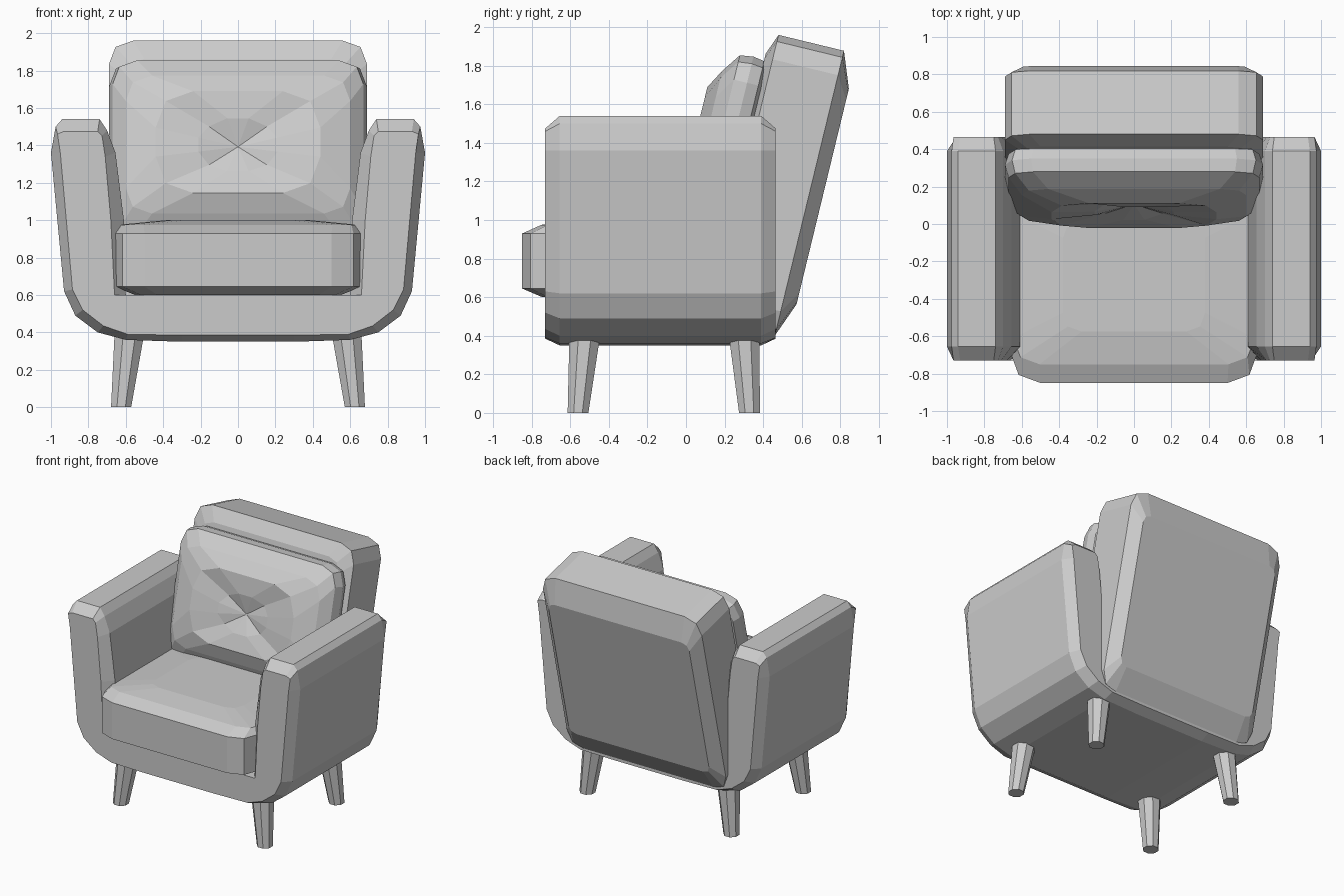
import bpy, bmesh, math
from mathutils import Vector

if "Cube" in bpy.data.objects:
    bpy.data.objects.remove(bpy.data.objects["Cube"])


def loft(name, rings, tip=None):
    """Skin closed rings of 3D points; cap the start, cap or peak the end."""
    bm = bmesh.new()
    loops = [[bm.verts.new(p) for p in r] for r in rings]
    n = len(loops[0])
    for a, b in zip(loops, loops[1:]):
        for i in range(n):
            j = (i + 1) % n
            bm.faces.new((a[i], a[j], b[j], b[i]))
    bm.faces.new(loops[0][::-1])
    if tip is None:
        bm.faces.new(loops[-1])
    else:
        t = bm.verts.new(tip)
        for i in range(n):
            bm.faces.new((loops[-1][i], loops[-1][(i + 1) % n], t))
    bmesh.ops.recalc_face_normals(bm, faces=bm.faces)
    me = bpy.data.meshes.new(name)
    bm.to_mesh(me)
    bm.free()
    ob = bpy.data.objects.new(name, me)
    bpy.context.collection.objects.link(ob)
    return ob


def outline(hw, hh, c):
    """Rectangle with two-segment rounded corners, 12 points."""
    pts = []
    for sx, sy, flip in ((1, 1, 0), (-1, 1, 1), (-1, -1, 0), (1, -1, 1)):
        corner = [(hw, hh - c), (hw - .27 * c, hh - .27 * c), (hw - c, hh)]
        if flip:
            corner.reverse()
        pts += [(sx * x, sy * y) for x, y in corner]
    return pts


# Reclined frame shared by the backrest and its cushion
UP, OUT = Vector((0, .236, .972)), Vector((0, .972, -.236))
TOP = Vector((0, .48, 1.96))


def tilted(x, u, v):
    return TOP + Vector((x, 0, 0)) + UP * u + OUT * v


# U-shaped shell: arms and base in one sweep along y
full = [(.3, .35), (.6, .36), (.75, .40), (.87, .49), (.93, .62), (1.0, 1.36),
        (.975, 1.50), (.94, 1.54), (.74, 1.54), (.70, 1.48), (.655, 1.36),
        (.61, 1.0), (.60, .60)]
small = [(.3, .385), (.59, .39), (.72, .435), (.83, .52), (.885, .63), (.95, 1.36),
         (.965, 1.46), (.93, 1.475), (.75, 1.475), (.727, 1.45), (.71, 1.34),
         (.68, 1.0), (.66, .60)]


def mirrored(half, y):
    loop = half + [(-x, z) for x, z in reversed(half)]
    return [(x, y, z) for x, z in loop]


loft("arm_shell", [mirrored(small, -.73), mirrored(full, -.655),
                   mirrored(full, .39), mirrored(small, .465)])

# Seat cushion
seat_rings = []
for hw, hd, z, c in ((.55, .47, .60, .12), (.66, .575, .645, .16),
                     (.66, .575, .93, .16), (.645, .475, .975, .14),
                     (.38, .30, 1.0, .1)):
    seat_rings.append([(x, y - .275, z) for x, y in outline(hw, hd, c)])
loft("seat_cushion", seat_rings)

# Backrest slab
back_rings = []
for hw, hh, v, c in ((.60, .65, -.042, .1), (.69, .76, 0, .13),
                     (.69, .76, .349, .13), (.61, .575, .42, .06)):
    back_rings.append([tilted(x, u - .76, v) for x, u in outline(hw, hh, c)])
loft("backrest", back_rings)

# Tufted back cushion
cushion_rings = []
for hw, hh, v, c in ((.60, .43, 0, .1), (.67, .48, -.04, .13), (.69, .49, -.10, .14),
                     (.67, .48, -.17, .13), (.60, .38, -.24, .14),
                     (.44, .28, -.295, .2)):
    cushion_rings.append([tilted(x, u - .63, v) for x, u in outline(hw, hh, c)])
# pulled-in pleats around the button
pleats = []
for i in range(12):
    a = math.radians(15 + 30 * i)
    pleats.append(tilted(.22 * math.cos(a), .15 * math.sin(a) - .64,
                         -.255 if i % 3 == 1 else -.28))
cushion_rings.append(pleats)
loft("back_cushion", cushion_rings, tip=tilted(0, -.64, -.23))

# Tapered splayed legs
for side, sx in (("right", 1), ("left", -1)):
    for end, y_top, y_foot in (("front", -.525, -.56), ("rear", .302, .329)):
        rings = []
        for x, y, z, r in ((.625, y_foot, 0, .056), (.58, y_top, .40, .083)):
            rings.append([(sx * x + r * math.cos(k * math.pi / 4 + math.pi / 8) * 1.04,
                           y + r * math.sin(k * math.pi / 4 + math.pi / 8) * 1.04, z)
                          for k in range(8)])
        loft(f"{end}_{side}_leg", rings)
